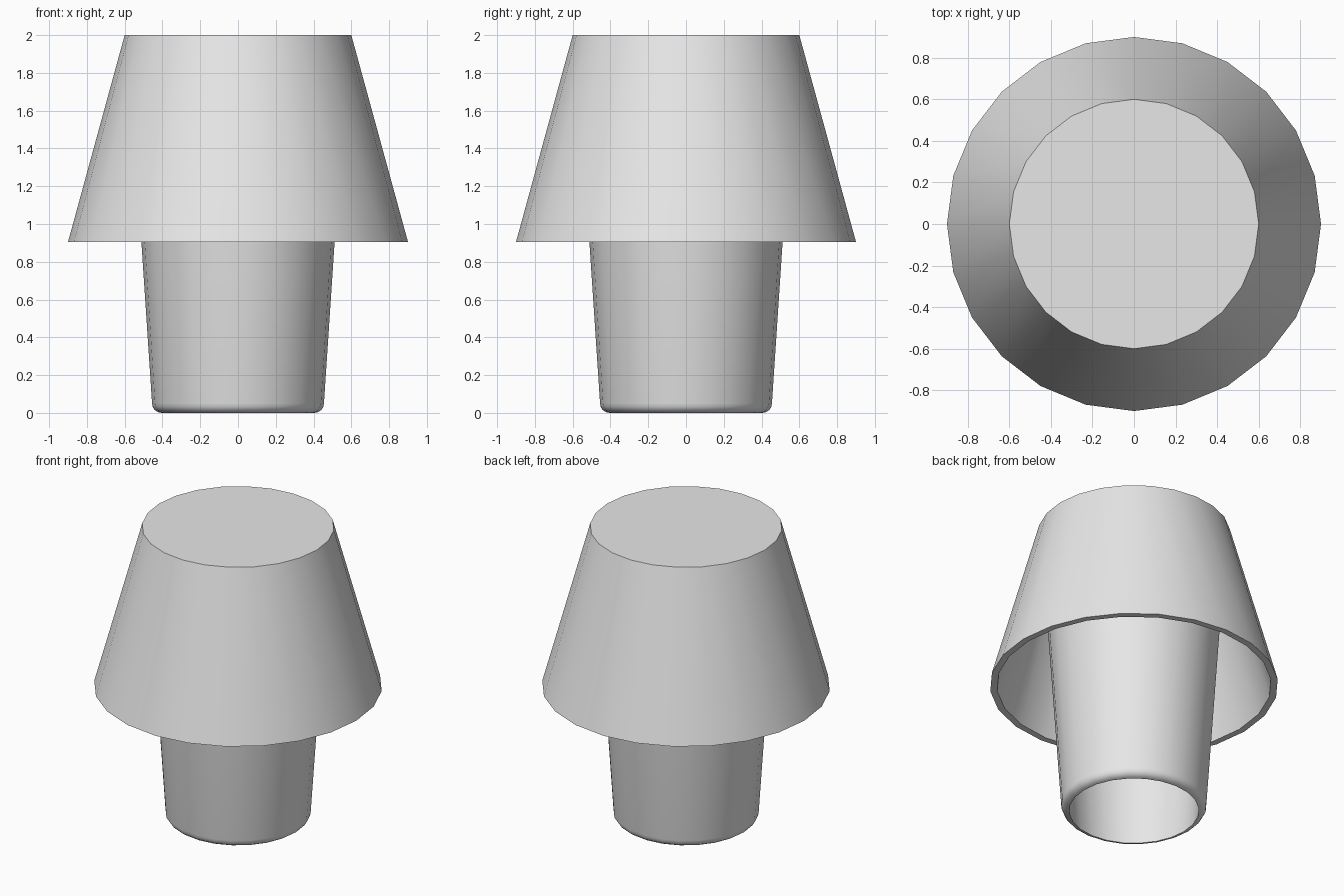
import bpy, bmesh
from math import radians, sin, cos, pi

SIDES = 24

cube = bpy.data.objects.get("Cube")
if cube:
    bpy.data.objects.remove(cube, do_unlink=True)

grey = bpy.data.materials.new("light_grey")
grey.use_nodes = True
colour = (0.8, 0.8, 0.8, 1)
grey.diffuse_color = colour
grey.node_tree.nodes["Principled BSDF"].inputs["Base Color"].default_value = colour


def lathe(name, profile):
    """Revolve (radius, height) points; points on the axis close the shape."""
    bm = bmesh.new()
    verts = [bm.verts.new((r, 0, z)) for r, z in profile]
    edges = [bm.edges.new(pair) for pair in zip(verts, verts[1:])]
    bmesh.ops.spin(bm, geom=verts + edges, cent=(0, 0, 0), axis=(0, 0, 1),
                   angle=2 * pi, steps=SIDES, use_duplicate=False)
    bmesh.ops.remove_doubles(bm, verts=bm.verts, dist=0.0005)
    bmesh.ops.recalc_face_normals(bm, faces=bm.faces)
    mesh = bpy.data.meshes.new(name)
    bm.to_mesh(mesh)
    bm.free()
    mesh.materials.append(grey)
    obj = bpy.data.objects.new(name, mesh)
    bpy.context.collection.objects.link(obj)
    bpy.ops.object.select_all(action='DESELECT')
    obj.select_set(True)
    bpy.context.view_layer.objects.active = obj
    bpy.ops.object.shade_smooth_by_angle(angle=radians(35))
    return obj


# Conical shade: closed top, open underneath, with a thin wall
lathe("shade", [(0, 2), (0.6, 2), (0.9, 0.905), (0.857, 0.905),
                (0.57, 1.955), (0, 1.955)])

# Hollow tapered stem with a rounded foot, running up into the shade
bevel = 0.05
foot = [(0.405 + bevel * sin(a), bevel - bevel * cos(a))
        for a in (i * pi / 8 for i in range(5))]
lathe("stem", [(0.535, 1.97)] + foot + [(0.582, 1.97), (0.535, 1.97)])
